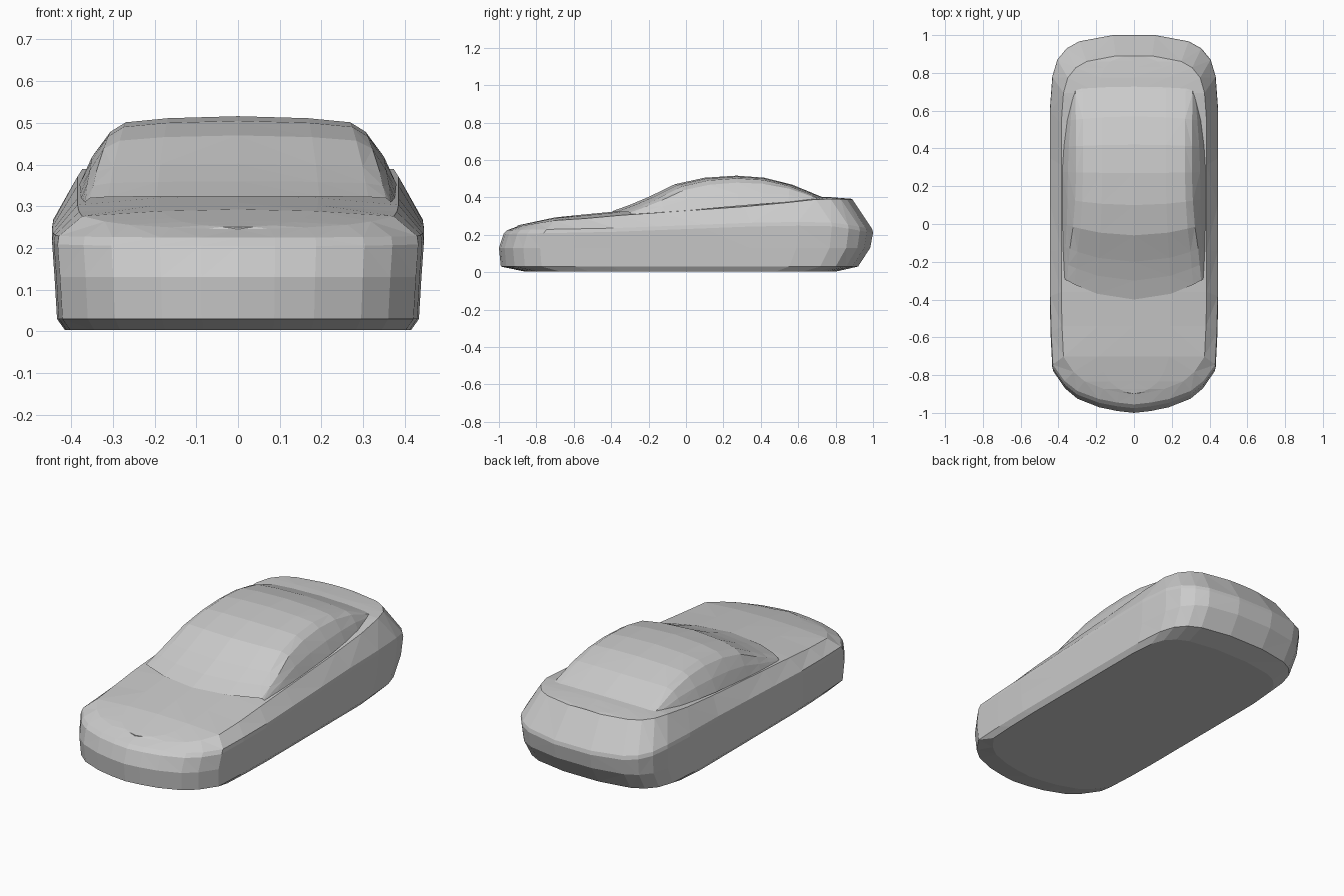
import bpy, bmesh

old = bpy.data.objects.get("Cube")
if old:
    bpy.data.objects.remove(old, do_unlink=True)

paint = bpy.data.materials.new("plain_grey")
paint.use_nodes = True
GREY = (0.6, 0.6, 0.6, 1)
paint.diffuse_color = GREY
paint.node_tree.nodes["Principled BSDF"].inputs["Base Color"].default_value = GREY


def curve(points, t):
    """Piecewise linear lookup through (position, value) pairs."""
    if t <= points[0][0]:
        return points[0][1]
    for (a, va), (b, vb) in zip(points, points[1:]):
        if t <= b:
            return va + (vb - va) * (t - a) / (b - a)
    return points[-1][1]


def loft_half(name, columns):
    """Skin neighbouring columns of points, then mirror across x = 0."""
    bm = bmesh.new()
    for side in (1, -1):
        grid = [[bm.verts.new((side * x, y, z)) for x, y, z in col] for col in columns]
        for a, b in zip(grid, grid[1:]):
            for i in range(len(a) - 1):
                bm.faces.new((a[i], b[i], b[i + 1], a[i + 1]))
    bmesh.ops.remove_doubles(bm, verts=bm.verts, dist=0.0005)
    bmesh.ops.dissolve_degenerate(bm, edges=bm.edges, dist=0.0005)
    bmesh.ops.triangulate(bm, faces=[f for f in bm.faces if len(f.verts) > 3])
    bmesh.ops.recalc_face_normals(bm, faces=bm.faces)
    mesh = bpy.data.meshes.new(name)
    bm.to_mesh(mesh)
    bm.free()
    mesh.materials.append(paint)
    obj = bpy.data.objects.new(name, mesh)
    bpy.context.collection.objects.link(obj)
    return obj


# Body: a rounded plan outline, resized at each level from sill to shoulder
plan = [(0, -1), (0.2, -0.99), (0.42, -0.97), (0.68, -0.925), (0.83, -0.87), (0.97, -0.78),
        (0.99, -0.6), (1, -0.4), (1, -0.15), (1, 0.1), (1, 0.35), (1, 0.6),
        (0.97, 0.78), (0.91, 0.87), (0.8, 0.93), (0.65, 0.967), (0.25, 1), (0, 1)]
crown = [(-0.95, 0.23), (-0.9, 0.25), (-0.7, 0.293), (-0.4, 0.323), (0.72, 0.405), (0.89, 0.392)]
belt = [(-0.95, 0.225), (-0.4, 0.235), (0.5, 0.27), (0.8, 0.265), (1, 0.23)]
crown_drop = [(-0.9, 0.005), (-0.6, 0.022), (0.4, 0.025), (0.75, 0.012), (0.89, 0.003)]

# Each level: half width, front reach, rear reach, height along the car
levels = [
    (0.415, 0.86, 0.80, lambda y: 0.003),
    (0.434, 0.99, 0.92, lambda y: 0.03),
    (0.440, 1.00, 0.985, lambda y: 0.13),
    (0.446, 0.975, 1.00, lambda y: curve(belt, y) - 0.02),
    (0.443, 0.955, 0.995, lambda y: curve(belt, y)),
    (0.385, 0.90, 0.89, lambda y: curve(crown, y) - curve(crown_drop, y)),
]

columns = []
for u, v in plan:
    col = [(u * w, v * (front if v < 0 else rear), 0) for w, front, rear, _ in levels]
    col = [(x, y, lev[3](y)) for (x, y, _), lev in zip(col, levels)]
    bottom, top = col[0], col[-1]
    x, y, z = top
    mid_z = z + (curve(crown, y) - z) * 0.75
    columns.append([(0, bottom[1], bottom[2])] + col + [(x * 0.5, y, mid_z), (0, y, curve(crown, y))])
loft_half("car_body", columns)

# Cabin: windscreen, roof and rear window in one faceted shell
roof = [(-0.4, 0.324), (-0.3, 0.36), (-0.2, 0.402), (-0.06, 0.47), (0.1, 0.505),
        (0.27, 0.516), (0.42, 0.505), (0.57, 0.467), (0.72, 0.405), (0.745, 0.395)]
base_width = [(-0.4, 0.37), (-0.2, 0.377), (0.3, 0.38), (0.5, 0.365), (0.74, 0.325)]
roof_width = [(-0.4, 0.355), (-0.2, 0.34), (0, 0.315), (0.3, 0.305), (0.74, 0.31)]
bow = [(-0.4, 0.11), (-0.06, 0.06), (0.3, 0), (0.74, -0.04)]

shell = []
for y, z in roof:
    bw, rw = curve(base_width, y), curve(roof_width, y)
    base = min(z - 0.004, curve(crown, y + 0.1) - 0.026)
    rise = z - base
    section = [(0, z), (rw * 0.55, z - 0.03 * rise), (rw * 0.88, z - 0.09 * rise),
               (rw, z - 0.23 * rise), (rw + (bw - rw) * 0.6, base + 0.4 * rise), (bw, base)]
    shell.append([(x, y + curve(bow, y) * (x / 0.37) ** 2, h) for x, h in section])
loft_half("cabin", shell)
